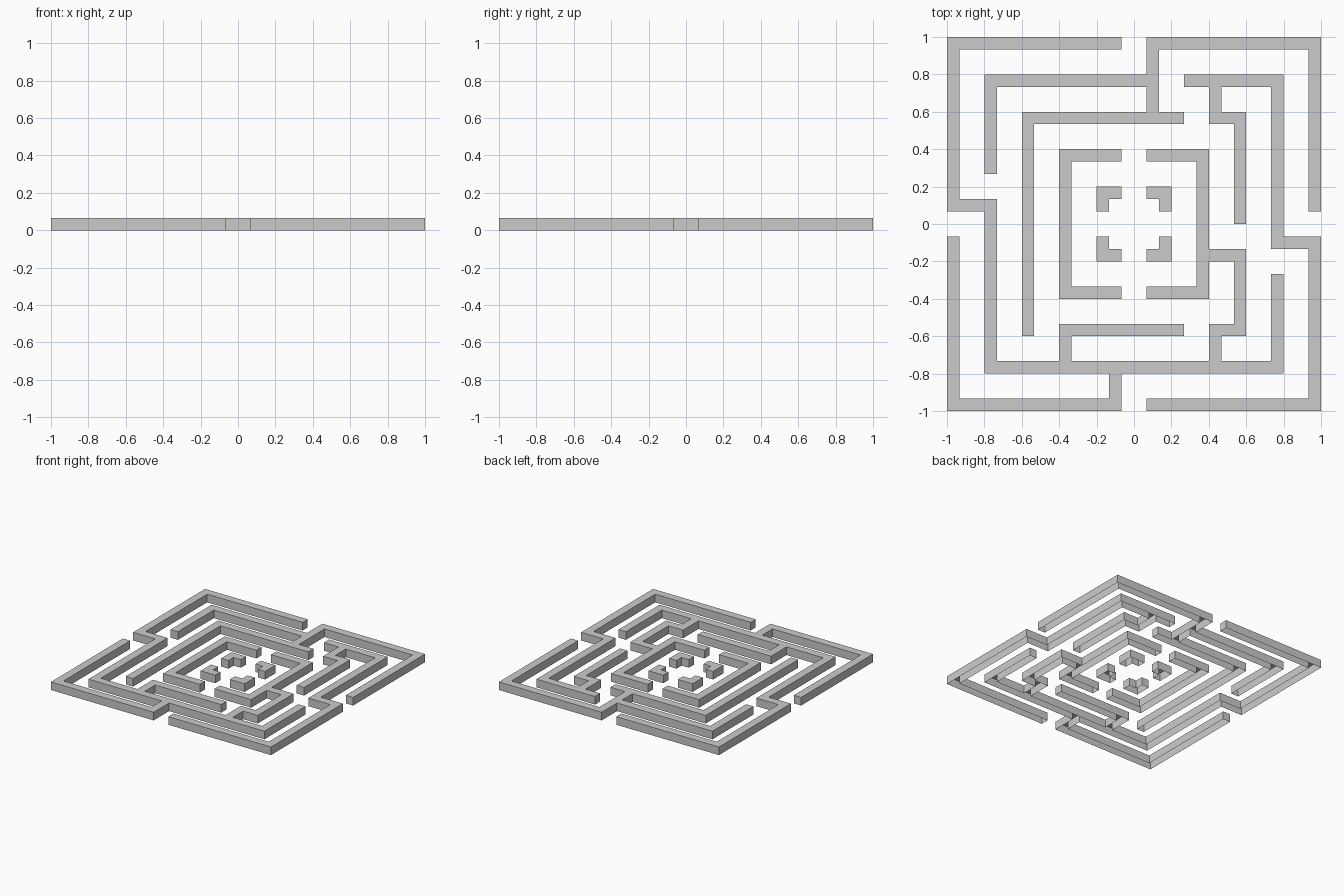
import bpy
import bmesh
import math

if "Cube" in bpy.data.objects:
    bpy.data.objects.remove(bpy.data.objects["Cube"])

U = 1 / 15  # wall thickness and height


def cells_along(path):
    """All grid cells covered by a polyline of cell coordinates."""
    cells = set()
    for (x0, y0), (x1, y1) in zip(path, path[1:]):
        for x in range(min(x0, x1), max(x0, x1) + 1):
            for y in range(min(y0, y1), max(y0, y1) + 1):
                cells.add((x, y))
    return cells


def build_walls(name, paths):
    """Merged wall with a top and sides, open underneath."""
    cells = set().union(*(cells_along(p) for p in paths))
    bm = bmesh.new()

    def face(*pts):
        bm.faces.new([bm.verts.new((x * U, y * U, z * U)) for x, y, z in pts])

    for x, y in cells:
        corners = [(x, y), (x + 1, y), (x + 1, y + 1), (x, y + 1)]
        face(*[(a, b, 1) for a, b in corners])
        for i, (dx, dy) in enumerate([(0, -1), (1, 0), (0, 1), (-1, 0)]):
            if (x + dx, y + dy) not in cells:
                (ax, ay), (bx, by) = corners[i], corners[(i + 1) % 4]
                face((ax, ay, 0), (bx, by, 0), (bx, by, 1), (ax, ay, 1))
    bmesh.ops.remove_doubles(bm, verts=bm.verts, dist=1e-4)
    bmesh.ops.dissolve_limit(bm, angle_limit=math.radians(1),
                             verts=bm.verts, edges=bm.edges)
    mesh = bpy.data.meshes.new(name)
    bm.to_mesh(mesh)
    bm.free()
    obj = bpy.data.objects.new(name, mesh)
    bpy.context.collection.objects.link(obj)


# Long wall from the north-west entrance round to the inner east chamber wall
build_walls("south_west_walls", [
    [(-2, 14), (-15, 14), (-15, 1), (-12, 1), (-12, -12), (11, -12), (11, -5)],
    [(-15, -2), (-15, -15), (-2, -15), (-2, -12)],
    [(3, -9), (-6, -9), (-6, -12)],
    [(6, -12), (6, -9), (8, -9), (8, -3), (5, -3)],
    [(1, 5), (5, 5), (5, -6), (1, -6)],
])

# North wall with its two inner branches
build_walls("north_walls", [
    [(14, 1), (14, 14), (1, 14), (1, 8)],
    [(-12, 4), (-12, 11), (1, 11)],
    [(3, 8), (-9, 8), (-9, -9)],
])

# East wall with its hooked branch
build_walls("east_walls", [
    [(4, 11), (11, 11), (11, -2), (14, -2), (14, -15), (1, -15)],
    [(6, 11), (6, 8), (8, 8), (8, 0)],
])

# West half of the central chamber
build_walls("west_chamber_wall", [[(-2, 5), (-6, 5), (-6, -6), (-2, -6)]])

# Four mirrored corner pieces at the centre
corner = [(1, 2), (2, 2), (2, 1)]
for flip_x in (False, True):
    for flip_y in (False, True):
        path = [(-1 - x if flip_x else x, -1 - y if flip_y else y)
                for x, y in corner]
        side = ("south" if flip_y else "north") + ("_west" if flip_x else "_east")
        build_walls("centre_corner_" + side, [path])
